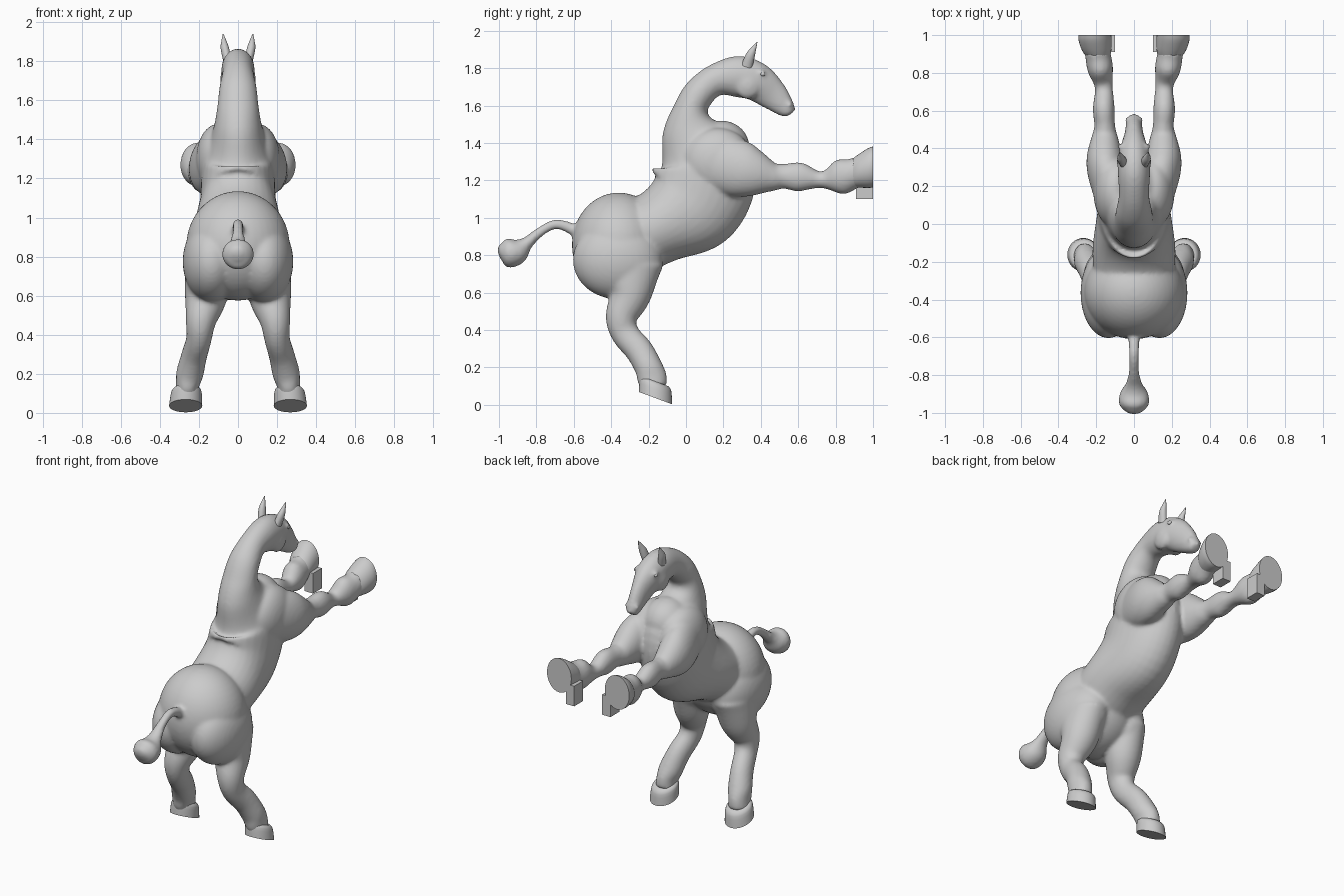
import bpy, bmesh, math
from mathutils import Vector, Matrix

if "Cube" in bpy.data.objects:
    bpy.data.objects.remove(bpy.data.objects["Cube"])


def catmull(pts, steps):
    """Smoothly resample a list of (x, y, z, half_width, half_depth) stations."""
    p = [Vector(q) for q in pts]
    p = [p[0] * 2 - p[1]] + p + [p[-1] * 2 - p[-2]]
    out = []
    for a, b, c, d in zip(p, p[1:], p[2:], p[3:]):
        for i in range(steps):
            t = i / steps
            out.append(0.5 * (2 * b + (c - a) * t + (2 * a - 5 * b + 4 * c - d) * t * t
                              + (3 * b - a - 3 * c + d) * t ** 3))
    return out + [p[-2]]


def loft(bm, pts, steps=6, axis=None, sides=32):
    """Skin elliptical rings along a path; axis fixes the ring normal."""
    st = catmull(pts, steps)
    rings = []
    for i, s in enumerate(st):
        a, b = st[max(i - 1, 0)], st[min(i + 1, len(st) - 1)]
        t = Vector(axis).normalized() if axis else Vector((b - a)[:3]).normalized()
        u = Vector((1, 0, 0))
        u = (u - t * u.dot(t)).normalized()
        v = t.cross(u)
        c = Vector(s[:3])
        rw, rd = max(s[3], 0.002), max(s[4], 0.002)
        rings.append([bm.verts.new(c + u * rw * math.cos(k * math.tau / sides)
                                   + v * rd * math.sin(k * math.tau / sides))
                      for k in range(sides)])
    faces = []
    for r0, r1 in zip(rings, rings[1:]):
        for k in range(sides):
            j = (k + 1) % sides
            faces.append(bm.faces.new((r0[k], r0[j], r1[j], r1[k])))
    faces += [bm.faces.new(rings[0][::-1]), bm.faces.new(rings[-1])]
    bmesh.ops.recalc_face_normals(bm, faces=faces)


def ball(bm, c, r):
    m = Matrix.Translation(c) @ Matrix.Diagonal((*r, 1))
    bmesh.ops.create_uvsphere(bm, u_segments=40, v_segments=24, radius=1, matrix=m)


def finish(name, bm, angle=40):
    me = bpy.data.meshes.new(name)
    bm.to_mesh(me)
    bm.free()
    ob = bpy.data.objects.new(name, me)
    bpy.context.collection.objects.link(ob)
    bpy.ops.object.select_all(action='DESELECT')
    ob.select_set(True)
    bpy.context.view_layer.objects.active = ob
    bpy.ops.object.shade_smooth_by_angle(angle=math.radians(angle))
    return ob


def flip(pts, s):
    return [(p[0] * s, *p[1:]) for p in pts]


# Body: croup, torso, neck and head as one spine
body = bmesh.new()
loft(body, [(0, -.38, .86, .20, .22), (0, -.15, .95, .22, .20), (0, .04, 1.08, .195, .27),
            (0, .10, 1.28, .18, .27), (0, .03, 1.46, .125, .165), (0, .025, 1.575, .105, .095),
            (0, .07, 1.665, .095, .085), (0, .155, 1.735, .08, .085), (0, .27, 1.755, .085, .11),
            (0, .37, 1.73, .08, .105), (0, .46, 1.66, .053, .085), (0, .52, 1.60, .043, .06),
            (0, .55, 1.568, .038, .042), (0, .56, 1.555, .025, .028)], steps=8)
ball(body, (0, -.36, .855), (.265, .25, .28))       # rump
ball(body, (0, .19, 1.375), (.14, .15, .145))       # breast

for s in (-1, 1):
    ball(body, (s * .135, -.365, .775), (.148, .24, .21))    # haunch
    ball(body, (s * .10, .17, 1.30), (.115, .19, .18))       # shoulder
    ball(body, (s * .055, .33, 1.71), (.035, .07, .075))     # cheek
    ball(body, (s * .066, .405, 1.775), (.017, .022, .016))  # brow
    ball(body, (s * .032, .553, 1.605), (.016, .016, .018))  # nostril
    # Foreleg stretched forward
    loft(body, flip([(.11, .12, 1.30, .09, .15), (.145, .27, 1.265, .10, .155),
                     (.155, .36, 1.24, .095, .13), (.155, .46, 1.22, .07, .08),
                     (.155, .52, 1.222, .055, .066), (.16, .61, 1.218, .058, .078),
                     (.16, .725, 1.203, .048, .044), (.178, .82, 1.217, .068, .093),
                     (.19, .89, 1.235, .068, .082), (.195, .93, 1.25, .068, .08)], s))
    # Hind leg bent at the hock
    loft(body, flip([(.15, -.30, .74, .12, .18), (.165, -.30, .59, .108, .115),
                     (.19, -.345, .47, .078, .085), (.20, -.325, .38, .065, .075),
                     (.225, -.25, .29, .066, .075), (.247, -.20, .20, .07, .075),
                     (.258, -.182, .145, .06, .08), (.262, -.17, .09, .06, .07)], s))

# Tail with a tuft
loft(body, [(0, -.55, .90, .035, .035), (0, -.62, .945, .03, .03), (0, -.70, .965, .026, .026),
            (0, -.78, .925, .028, .026), (0, -.85, .865, .045, .035), (0, -.90, .825, .075, .07),
            (0, -.95, .81, .08, .078), (0, -.985, .805, .055, .055), (0, -1.0, .80, .02, .02)])

# Blend the masses into one sculpted skin
ob = finish("horse_body", body)
rm = ob.modifiers.new("blend", 'REMESH')
rm.mode, rm.voxel_size, rm.use_smooth_shade = 'VOXEL', .011, True
sm = ob.modifiers.new("soften", 'SMOOTH')
sm.factor, sm.iterations = .5, 8
for m in ("blend", "soften"):
    bpy.ops.object.modifier_apply(modifier=m)

for s, side in ((-1, "left"), (1, "right")):
    # Front hoof, cut flat at the tip
    bm = bmesh.new()
    loft(bm, flip([(.19, .885, 1.237, .062, .075), (.198, .92, 1.25, .078, .088),
                   (.206, .97, 1.265, .087, .105), (.207, 1.0, 1.272, .087, .11)], s),
         steps=3, axis=(0, 1, 0))
    finish("front_hoof_" + side, bm)

    # Block under the front hoof
    bm = bmesh.new()
    m = Matrix.Translation((s * .13, .955, 1.165)) @ Matrix.Diagonal((.06, .09, .13, 1))
    bmesh.ops.create_cube(bm, size=1, matrix=m)
    finish("hoof_block_" + side, bm, 20)

    # Hind hoof, tipped onto the toe
    bm = bmesh.new()
    loft(bm, flip([(.262, -.163, .125, .062, .075), (.264, -.163, .105, .078, .09),
                   (.268, -.163, .036, .085, .095)], s),
         steps=3, axis=(0, -.348, -.937))
    finish("hind_hoof_" + side, bm)

    # Ear
    bm = bmesh.new()
    loft(bm, flip([(.055, .325, 1.81, .022, .03), (.068, .345, 1.87, .021, .024),
                   (.073, .365, 1.91, .011, .012), (.076, .38, 1.94, .002, .002)], s), sides=20)
    finish("ear_" + side, bm)

    # Eye
    bm = bmesh.new()
    ball(bm, (s * .072, .41, 1.768), (.011, .013, .011))
    finish("eye_" + side, bm)
